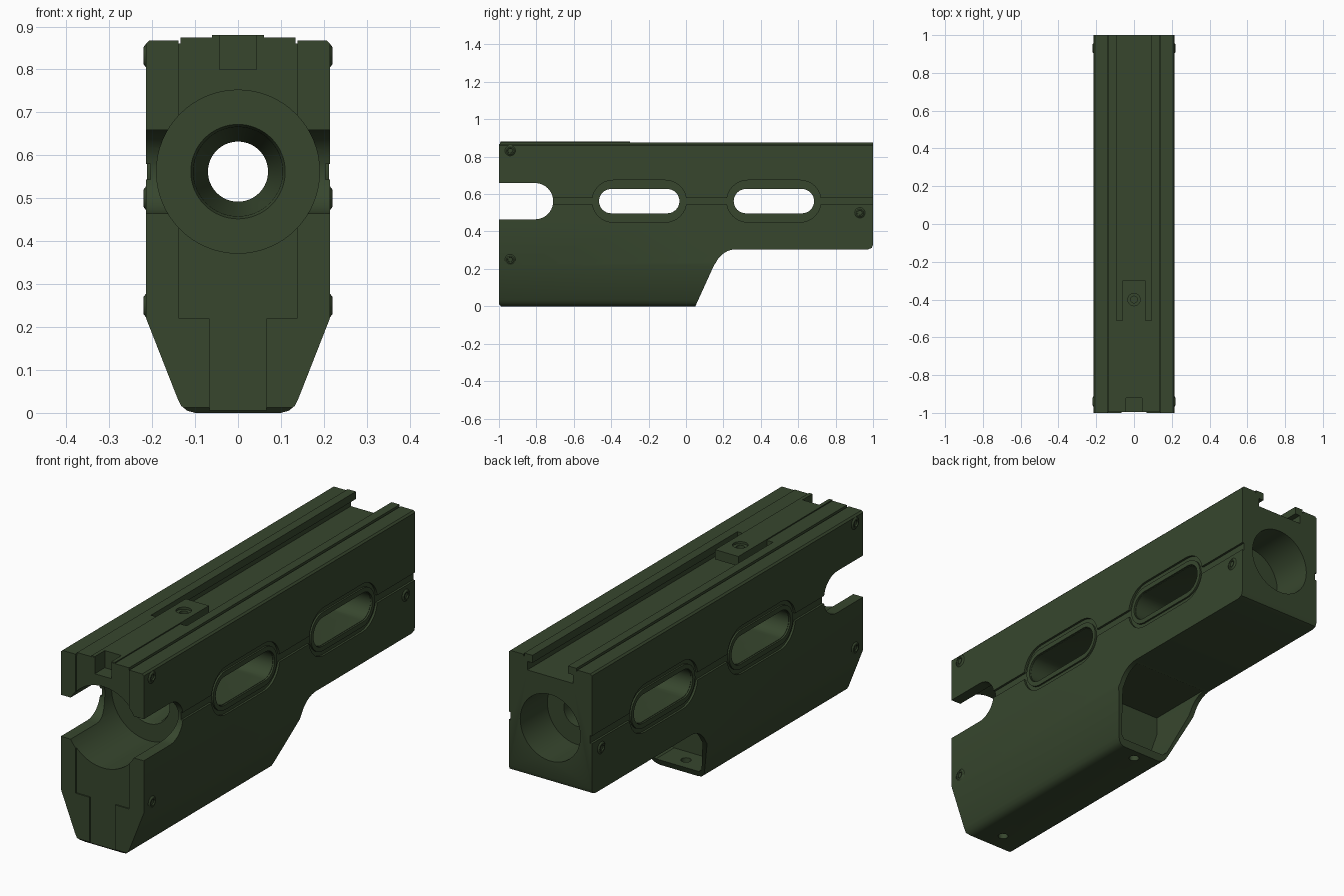
import bpy, bmesh, math
from mathutils import Vector

if "Cube" in bpy.data.objects:
    bpy.data.objects.remove(bpy.data.objects["Cube"])

green = bpy.data.materials.new("dark_olive_green")
green.diffuse_color = (0.038, 0.062, 0.027, 1)
green.use_nodes = True
green.node_tree.nodes["Principled BSDF"].inputs["Base Color"].default_value = green.diffuse_color
AXIS_Z = 0.562  # height of the long bore and side slots


def finish(name, bm):
    bmesh.ops.recalc_face_normals(bm, faces=bm.faces[:])
    me = bpy.data.meshes.new(name)
    bm.to_mesh(me)
    bm.free()
    ob = bpy.data.objects.new(name, me)
    bpy.context.collection.objects.link(ob)
    me.materials.append(green)
    return ob


def prism(name, pts, axis, a, b):
    """Extrude a 2D outline along x (y,z outline), y (x,z) or z (x,y)."""
    place = {"x": lambda u, v, t: (t, u, v),
             "y": lambda u, v, t: (u, t, v),
             "z": lambda u, v, t: (u, v, t)}[axis]
    bm = bmesh.new()
    lo = [bm.verts.new(place(u, v, a)) for u, v in pts]
    hi = [bm.verts.new(place(u, v, b)) for u, v in pts]
    bm.faces.new(lo)
    bm.faces.new(hi)
    n = len(pts)
    for i in range(n):
        j = (i + 1) % n
        bm.faces.new((lo[i], lo[j], hi[j], hi[i]))
    return finish(name, bm)


def box(name, x0, x1, y0, y1, z0, z1):
    return prism(name, [(x0, y0), (x1, y0), (x1, y1), (x0, y1)], "z", z0, z1)


def mirrored(half):
    return half + [(-x, z) for x, z in reversed(half)]


def arc(cx, cy, r, a0, a1, n):
    return [(cx + r * math.cos(math.radians(a0 + (a1 - a0) * i / n)),
             cy + r * math.sin(math.radians(a0 + (a1 - a0) * i / n)))
            for i in range(n + 1)]


def stadium(cy, half, r):
    return (arc(cy + half - r, AXIS_Z, r, -90, 90, 16)
            + arc(cy - half + r, AXIS_Z, r, 90, 270, 16))


def lathe(name, profile, n=48, center=(0, 0, 0), along="y"):
    """Spin (distance, radius) rings into a closed solid along an axis."""
    bm = bmesh.new()
    rings = []
    for t, r in profile:
        ring = []
        for i in range(n):
            c, s = r * math.cos(math.tau * i / n), r * math.sin(math.tau * i / n)
            p = {"x": (t, c, s), "y": (c, t, s), "z": (c, s, t)}[along]
            ring.append(bm.verts.new(Vector(p) + Vector(center)))
        rings.append(ring)
    for p, q in zip(rings, rings[1:]):
        for i in range(n):
            j = (i + 1) % n
            bm.faces.new((p[i], p[j], q[j], q[i]))
    bm.faces.new(rings[0])
    bm.faces.new(rings[-1])
    return finish(name, bm)


def boolean(ob, tool, op="DIFFERENCE"):
    mod = ob.modifiers.new("cut", "BOOLEAN")
    mod.operation, mod.solver, mod.object = op, "EXACT", tool
    bpy.context.view_layer.objects.active = ob
    bpy.ops.object.modifier_apply(modifier=mod.name)
    bpy.data.objects.remove(tool)


def smooth(ob):
    bpy.ops.object.select_all(action="DESELECT")
    ob.select_set(True)
    bpy.context.view_layer.objects.active = ob
    bpy.ops.object.shade_smooth_by_angle(angle=math.radians(30))


# Body: side outline intersected with the end outline
side = ([(-1, 0.012), (-0.988, 0), (0.05, 0), (0.15, 0.22)]
        + arc(0.27, 0.185, 0.12, 155, 90, 8)
        + [(0.975, 0.305), (0.993, 0.312), (1, 0.33), (1, 0.9), (-1, 0.9)])
end = mirrored([(0.1, 0), (0.118, 0.005), (0.132, 0.016), (0.141, 0.034),
                (0.214, 0.22), (0.214, 0.86), (0.206, 0.868), (0.139, 0.868),
                (0.139, 0.86), (0.134, 0.86), (0.134, 0.875)])
body = prism("body", side, "x", -0.3, 0.3)
boolean(body, prism("end_outline", end, "y", -1.2, 1.2), "INTERSECT")

# Front panel recess, stepped like a T
boolean(body, prism("front_recess", mirrored(
    [(0.066, -0.1), (0.066, 0.22), (0.137, 0.22), (0.137, 0.95)]), "y", -1.1, -0.994))

# Long bore: wide front socket, conical throat, through hole, rear socket
boolean(body, lathe("bore", [
    (-1.1, 0.19), (-0.66, 0.19), (-0.66, 0.11), (-0.645, 0.104), (-0.58, 0.1),
    (-0.5, 0.07), (0.8, 0.07), (0.8, 0.155), (1.1, 0.155)], 64, (0, 0, AXIS_Z)))

# Side notch at the front
boolean(body, prism("side_notch", [(-1.1, AXIS_Z + 0.097), (-1.1, AXIS_Z - 0.097)]
                    + arc(-0.807, AXIS_Z, 0.097, -90, 90, 20), "x", -0.4, 0.4))

# Side seams, slot surrounds and through slots
SLOTS = (-0.25, 0.47)
for s in (-1, 1):
    boolean(body, box("seam", *sorted((s * 0.204, s * 0.3)), -0.75, 1.1,
                      AXIS_Z - 0.018, AXIS_Z + 0.018))
    for cy in SLOTS:
        boolean(body, prism("surround", stadium(cy, 0.252, 0.112), "x",
                            *sorted((s * 0.204, s * 0.3))))
for cy in SLOTS:
    boolean(body, prism("slot", stadium(cy, 0.215, 0.065), "x", -0.4, 0.4))

# Top rail channel with undercut, and front key notch
boolean(body, prism("channel", mirrored(
    [(0.118, 0.80), (0.118, 0.84), (0.092, 0.84), (0.092, 0.95)]), "y", -0.51, 1.1))
boolean(body, box("key_notch", -0.043, 0.043, -1.1, -0.92, 0.80, 0.95))

# Open pocket behind the lower housing, and bottom screw holes
boolean(body, prism("pocket", mirrored(
    [(0.11, 0.03), (0.13, 0.045), (0.19, 0.22), (0.19, 0.306)]), "y", -0.07, 0.25))
for y, top in ((-0.9, 0.05), (0.0, 0.1)):
    boolean(body, lathe("bottom_hole", [(-0.1, 0.022), (top, 0.022)], 24,
                        (0, y, 0), "z"))
smooth(body)

# Latch tongue along the top
tongue = box("latch_tongue", -0.06, 0.06, -0.993, -0.3, 0.835, 0.88)
boolean(tongue, box("key_notch", -0.043, 0.043, -1.1, -0.92, 0.80, 0.95))
boolean(tongue, lathe("tongue_hole", [(0.8, 0.018), (0.87, 0.018), (0.87, 0.033),
                                      (0.95, 0.033)], 24, (0, -0.4, 0), "z"))
smooth(tongue)

# Raised slot rims, and side screws with a hollow head
for s, tag in ((-1, "left"), (1, "right")):
    for k, cy in enumerate(SLOTS):
        rim = prism(f"slot_rim_{tag}_{k + 1}", stadium(cy, 0.236, 0.09), "x",
                    *sorted((s * 0.2, s * 0.212)))
        boolean(rim, prism("rim_hole", stadium(cy, 0.217, 0.067), "x", -0.4, 0.4))
        smooth(rim)
    for k, (y, z) in enumerate(((-0.94, 0.832), (-0.94, 0.25), (0.93, 0.5))):
        screw = lathe(f"side_screw_{tag}_{k + 1}", [
            (s * 0.2, 0.028), (s * 0.214, 0.028), (s * 0.22, 0.02),
            (s * 0.22, 0.014), (s * 0.212, 0.012)], 20, (0, y, z), "x")
        smooth(screw)
